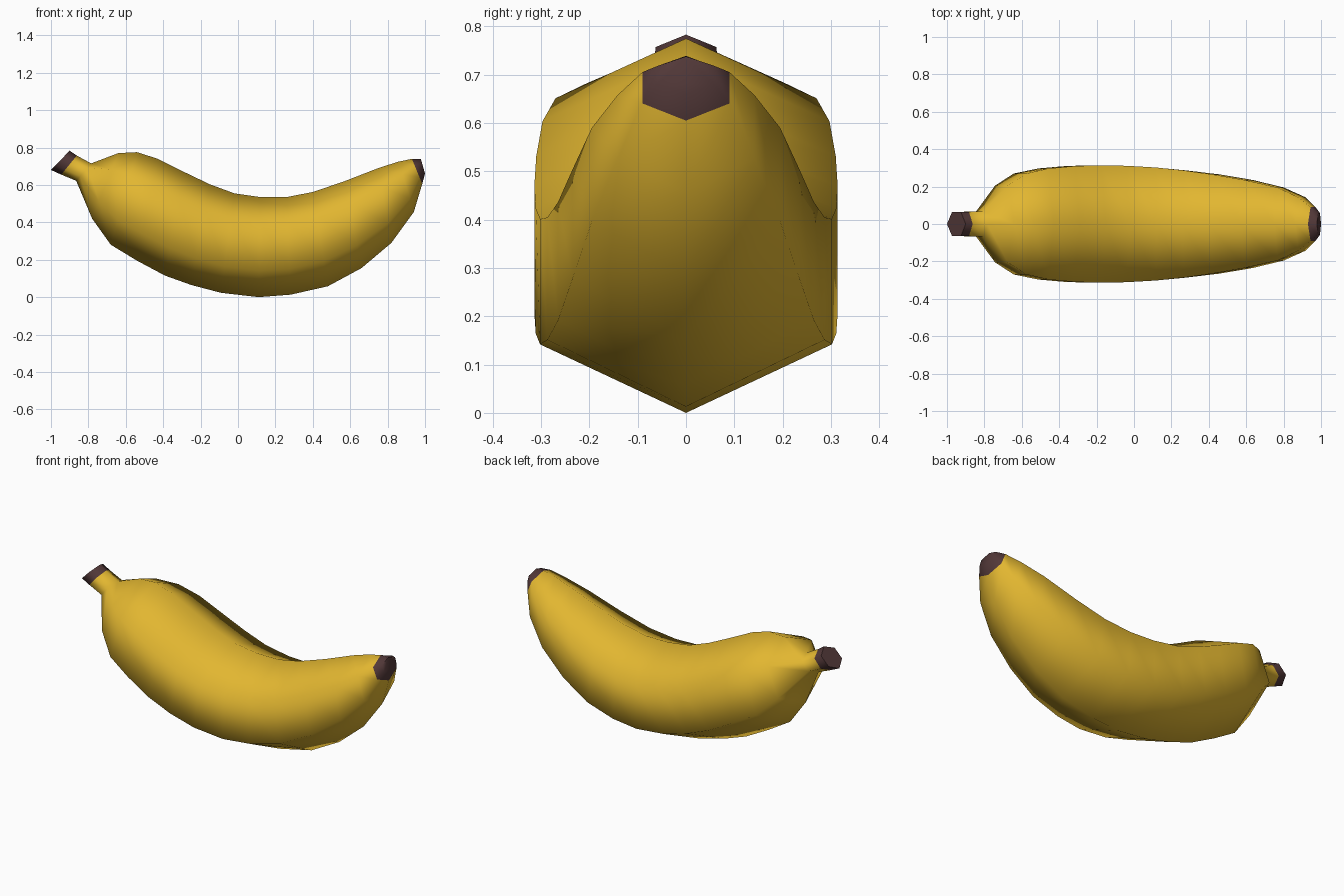
import bpy
import bmesh
from mathutils import Vector

if "Cube" in bpy.data.objects:
    bpy.data.objects.remove(bpy.data.objects["Cube"])


def material(name, rgb):
    m = bpy.data.materials.new(name)
    m.diffuse_color = (*rgb, 1)
    m.use_nodes = True
    m.node_tree.nodes["Principled BSDF"].inputs["Base Color"].default_value = m.diffuse_color
    return m


yellow = material("banana yellow", (0.76, 0.47, 0.03))
brown = material("dark brown", (0.085, 0.04, 0.04))

# Hexagonal stations: ridge x, ridge z, keel x, keel z, half width
stations = [
    (-0.90, 0.783, -1.00, 0.68, 0.063),    # stem end
    (-0.862, 0.757, -0.945, 0.655, 0.065),  # end of brown stem
    (-0.785, 0.715, -0.865, 0.622, 0.068),  # neck
    (-0.64, 0.77, -0.78, 0.42, 0.205),
    (-0.54, 0.775, -0.68, 0.28, 0.27),
    (-0.43, 0.74, -0.54, 0.195, 0.297),
    (-0.29, 0.67, -0.39, 0.115, 0.31),
    (-0.15, 0.603, -0.25, 0.065, 0.314),
    (-0.02, 0.555, -0.09, 0.023, 0.311),
    (0.12, 0.535, 0.11, 0.0, 0.302),
    (0.26, 0.535, 0.28, 0.013, 0.287),
    (0.40, 0.562, 0.48, 0.058, 0.265),
    (0.57, 0.62, 0.66, 0.155, 0.235),
    (0.75, 0.69, 0.82, 0.29, 0.195),
    (0.86, 0.725, 0.94, 0.455, 0.142),
    (0.93, 0.739, 0.985, 0.605, 0.09),     # start of brown tip
    (0.978, 0.738, 1.00, 0.66, 0.058),     # blossom end
]
# Hexagon corners: (side, share of the way from keel to ridge)
corners = [(0, 0), (1, 0.265), (1, 0.75), (0, 1), (-1, 0.75), (-1, 0.265)]

bm = bmesh.new()
rings = []
for tx, tz, bx, bz, w in stations:
    top, bottom = Vector((tx, 0, tz)), Vector((bx, 0, bz))
    rings.append([bm.verts.new(bottom.lerp(top, t) + Vector((0, s * w, 0)))
                  for s, t in corners])

# Skin between stations; first and last bands are brown
for i in range(len(rings) - 1):
    a, b = rings[i], rings[i + 1]
    for k in range(6):
        j = (k + 1) % 6
        f = bm.faces.new((a[k], a[j], b[j], b[k]))
        f.material_index = 1 if i in (0, len(rings) - 2) else 0

# End caps
for ring in (rings[0], rings[-1]):
    bm.faces.new(ring).material_index = 1
bmesh.ops.recalc_face_normals(bm, faces=bm.faces)

mesh = bpy.data.meshes.new("banana")
bm.to_mesh(mesh)
bm.free()
mesh.materials.append(yellow)
mesh.materials.append(brown)
banana = bpy.data.objects.new("banana", mesh)
bpy.context.collection.objects.link(banana)

# Soft shading over the six sides, crisp at the cut ends
bpy.context.view_layer.objects.active = banana
banana.select_set(True)
bpy.ops.object.shade_smooth_by_angle(angle=1.25)
